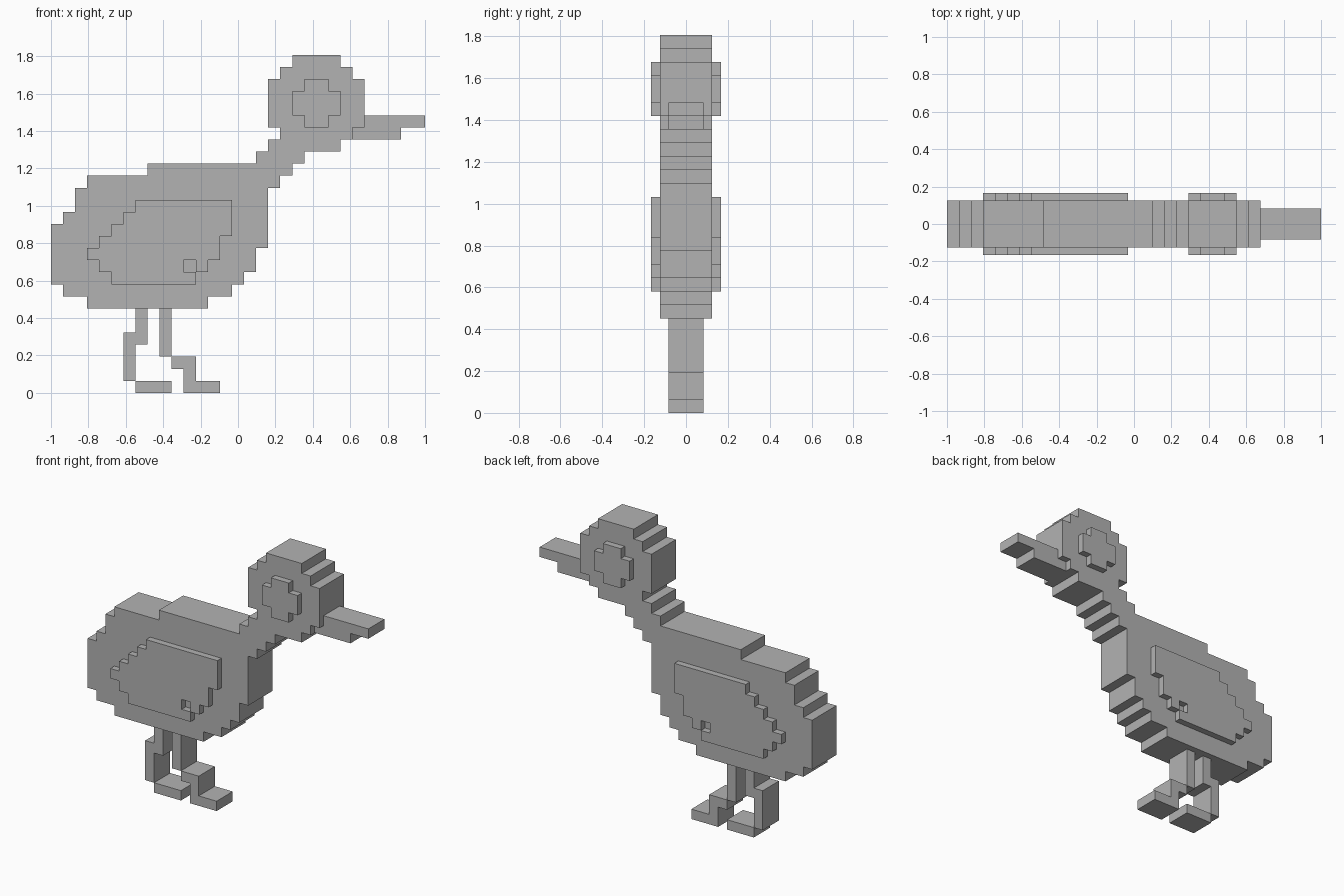
import bpy
import bmesh

cube = bpy.data.objects.get("Cube")
if cube:
    bpy.data.objects.remove(cube, do_unlink=True)

# One grid step: the bird is 31 steps long from tail to beak tip
STEP = 2 / 31
BODY_DEPTH = 0.125
DETAIL_DEPTH = 0.167
LIMB_DEPTH = 0.083

grey = bpy.data.materials.new("plain grey")
grey.use_nodes = True
colour = (0.45, 0.45, 0.45, 1)
grey.diffuse_color = colour
grey.node_tree.nodes["Principled BSDF"].inputs["Base Color"].default_value = colour


def stepped_slab(name, first_row, spans, y_front, y_back, holes=()):
    """Stack rows of grid squares (start, end) upward and extrude them along y."""
    bm = bmesh.new()
    corners = {}

    def corner(column, row):
        key = (column, row)
        if key not in corners:
            corners[key] = bm.verts.new((column * STEP - 1, y_front, row * STEP))
        return corners[key]

    for row, (start, end) in enumerate(spans, first_row):
        for column in range(start, end):
            if (column, row) not in holes:
                bm.faces.new([corner(column, row), corner(column + 1, row),
                              corner(column + 1, row + 1), corner(column, row + 1)])

    # Thicken the silhouette, then merge the squares into clean flat faces
    result = bmesh.ops.extrude_face_region(bm, geom=bm.faces[:], use_keep_orig=True)
    moved = [item for item in result["geom"] if isinstance(item, bmesh.types.BMVert)]
    bmesh.ops.translate(bm, verts=moved, vec=(0, y_back - y_front, 0))
    bmesh.ops.recalc_face_normals(bm, faces=bm.faces[:])
    bmesh.ops.dissolve_limit(bm, angle_limit=0.01, verts=bm.verts[:], edges=bm.edges[:])
    bmesh.ops.triangulate(bm, faces=[f for f in bm.faces if len(f.verts) > 4])

    mesh = bpy.data.meshes.new(name)
    bm.to_mesh(mesh)
    bm.free()
    mesh.materials.append(grey)
    obj = bpy.data.objects.new(name, mesh)
    bpy.context.collection.objects.link(obj)
    return obj


def centred_slab(name, first_row, spans, depth):
    return stepped_slab(name, first_row, spans, -depth, depth)


def side_plates(name, first_row, spans, holes=()):
    """Raised detail repeated on both flanks."""
    for side, y_front, y_back in (("right", -DETAIL_DEPTH, -BODY_DEPTH),
                                  ("left", BODY_DEPTH, DETAIL_DEPTH)):
        stepped_slab(side + "_" + name, first_row, spans, y_front, y_back, holes)


# Body, neck and head share one silhouette
belly = [(3, 13), (1, 15), (0, 16)] + [(0, 17)] * 2 + [(0, 18)] * 2
back = [(1, 18)] + [(2, 18)] * 2 + [(3, 19), (8, 20)]
neck = [(17, 21), (18, 24), (19, 25)]
head = [(18, 26)] * 4 + [(19, 25), (20, 24)]
centred_slab("body_neck_and_head", 7, belly + back + neck + head, BODY_DEPTH)

# Beak
centred_slab("beak", 21, [(25, 29), (26, 31)], LIMB_DEPTH)

# Wings, each with one notch square
wing = [(5, 12), (4, 13), (3, 14), (4, 14), (5, 15), (6, 15), (7, 15)]
side_plates("wing", 9, wing, holes={(11, 10)})

# Eyes
side_plates("eye", 22, [(21, 23), (20, 24), (20, 24), (21, 23)])

# Trailing leg
centred_slab("trailing_leg", 1, [(6, 7)] * 3 + [(6, 8)] + [(7, 8)] * 2, LIMB_DEPTH)
centred_slab("trailing_foot", 0, [(7, 10)], LIMB_DEPTH)

# Leading leg
centred_slab("leading_leg", 3, [(9, 10)] * 4, LIMB_DEPTH)
centred_slab("leading_shin_and_foot", 0, [(11, 14), (11, 12), (10, 12)], LIMB_DEPTH)
